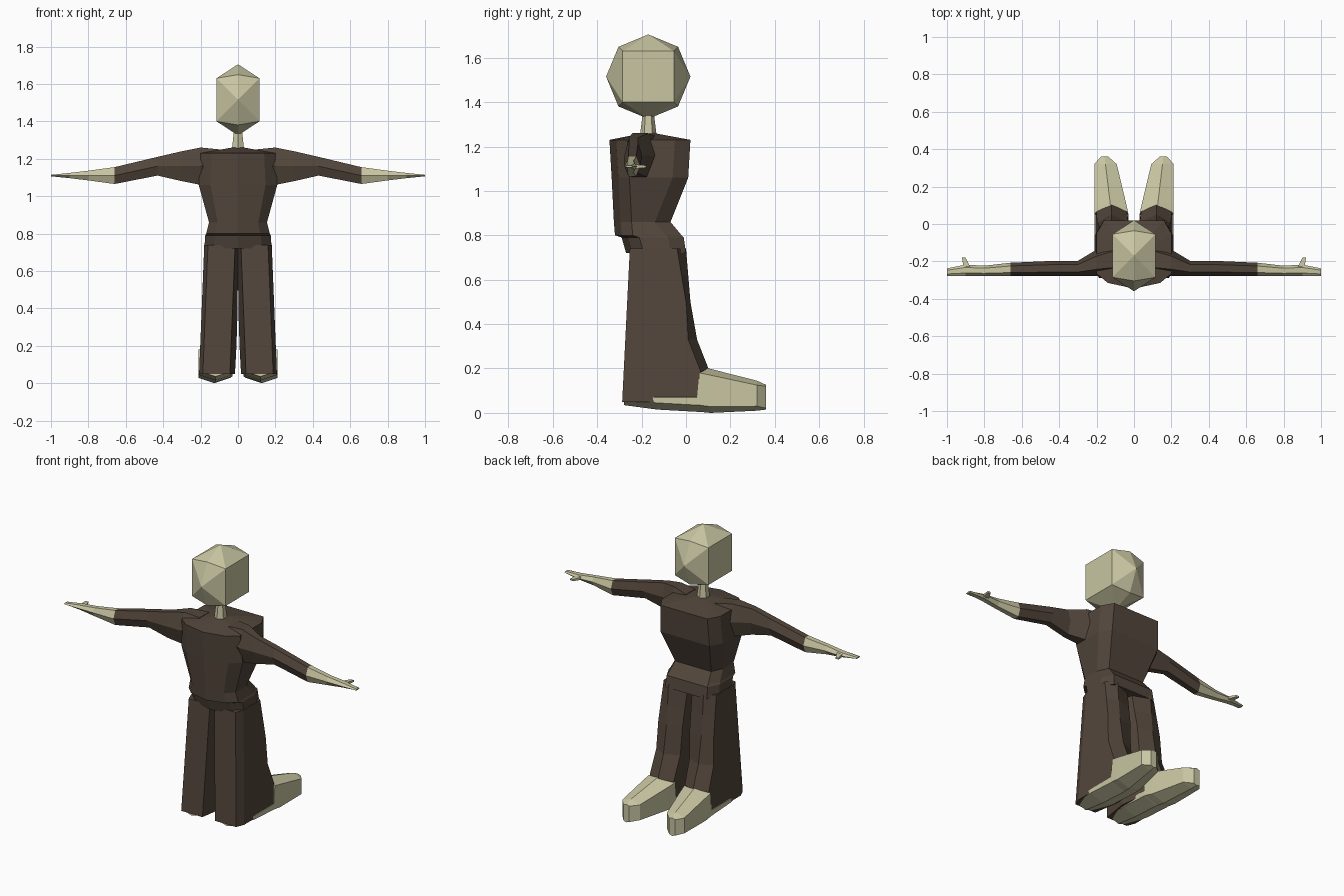
import bpy, bmesh
from math import cos, sin, pi
from mathutils import Matrix, Vector

default_cube = bpy.data.objects.get("Cube")
if default_cube:
    bpy.data.objects.remove(default_cube, do_unlink=True)


def make_material(name, red, green, blue):
    mat = bpy.data.materials.new(name)
    mat.use_nodes = True
    colour = (red, green, blue, 1)
    mat.diffuse_color = colour
    shader = mat.node_tree.nodes["Principled BSDF"]
    shader.inputs["Base Color"].default_value = colour
    return mat


cloth = make_material("dark brown cloth", 0.085, 0.061, 0.044)
skin = make_material("pale khaki", 0.58, 0.56, 0.36)


def finish(bm, name, mat, mirror=False):
    bmesh.ops.recalc_face_normals(bm, faces=bm.faces)
    mesh = bpy.data.meshes.new(name)
    bm.to_mesh(mesh)
    bm.free()
    mesh.materials.append(mat)
    obj = bpy.data.objects.new(name, mesh)
    bpy.context.collection.objects.link(obj)
    if mirror:
        obj.modifiers.new("mirror", "MIRROR")


def loft(name, rings, mat, mirror=False):
    """Skin a list of equal-length point rings and cap both ends."""
    bm = bmesh.new()
    loops = [[bm.verts.new(point) for point in ring] for ring in rings]
    for lower, upper in zip(loops, loops[1:]):
        for i in range(len(lower)):
            bm.faces.new((lower[i - 1], lower[i], upper[i], upper[i - 1]))
    bm.faces.new(loops[0])
    bm.faces.new(loops[-1])
    finish(bm, name, mat, mirror)


# Head: an octagonal middle ring hulled with a square on each side
head_centre = Vector((0, -0.17, 1.515))
radius, cheek = 0.19, 0.115
bm = bmesh.new()
for k in range(8):
    angle = k * pi / 4
    bm.verts.new(head_centre + radius * Vector((0, cos(angle), sin(angle))))
for x in (-cheek, cheek):
    for y in (-cheek, cheek):
        for z in (-cheek, cheek):
            bm.verts.new(head_centre + Vector((x, y, z)))
bmesh.ops.convex_hull(bm, input=bm.verts)
finish(bm, "head", skin)

# Neck: a tapered six-sided stub
bm = bmesh.new()
bmesh.ops.create_cone(bm, cap_ends=True, segments=6, radius1=0.04, radius2=0.025,
                      depth=0.12, matrix=Matrix.Translation((0, head_centre.y, 1.29)))
finish(bm, "neck", skin)


# Torso: symmetric rings with a slight ridge down the front
def torso_ring(z, front, side, back):
    half = [(side * 0.7, front + 0.03), (side, front + 0.08),
            (side, back - 0.07), (side * 0.8, back)]
    outline = [(0, front), *half, (0, back)]
    outline += [(-x, y) for x, y in reversed(half)]
    return [Vector((x, y, z)) for x, y in outline]


torso = [
    torso_ring(0.72, -0.27, 0.18, 0),
    torso_ring(0.79, -0.29, 0.175, -0.01),
    torso_ring(0.8, -0.32, 0.17, -0.02),
    torso_ring(0.86, -0.325, 0.155, -0.07),
    torso_ring(1.06, -0.335, 0.21, 0.01),
    torso_ring(1.23, -0.345, 0.2, 0.02),
]
collar = Vector((0, head_centre.y, 1.26))
torso.append([collar.lerp(point, 0.15) for point in torso[-1]])
torso[-1] = [Vector((p.x, p.y, collar.z)) for p in torso[-1]]
loft("torso", torso, cloth)


# Arms: hexagonal sections whose front edge lies on one straight line
def arm_ring(x, z, depth, height):
    ring = []
    for k in range(6):
        angle = k * pi / 3
        y = -0.277 + depth * (1 + cos(angle))
        ring.append((x, y, z + height * sin(angle) / sin(pi / 3)))
    return ring


wrist = arm_ring(0.66, 1.11, 0.035, 0.045)
loft("sleeves", [
    arm_ring(0.1, 1.17, 0.09, 0.08),
    arm_ring(0.2, 1.16, 0.07, 0.1),
    arm_ring(0.3, 1.16, 0.04, 0.08),
    arm_ring(0.43, 1.16, 0.04, 0.05),
    wrist,
], cloth, mirror=True)
loft("hands", [
    wrist,
    arm_ring(0.8, 1.11, 0.027, 0.026),
    arm_ring(0.9, 1.11, 0.03, 0.014),
    arm_ring(1, 1.11, 0.02, 0.004),
], skin, mirror=True)


# Thumbs: short tapered pegs
def thumb_ring(x, y, size):
    corners = ((-size, -size), (size, -size), (size, size), (-size, size))
    return [(x + dx, y, 1.11 + dz / 2) for dx, dz in corners]


loft("thumbs", [thumb_ring(0.89, -0.24, 0.02), thumb_ring(0.91, -0.18, 0.01)],
     skin, mirror=True)


# Trouser legs: flat front, ridged back, inner edge almost touching its twin
def leg_ring(z, side_back, ridge_back):
    front = -0.29 + z * 0.05
    outer = 0.21 - z * 0.04
    inner = 0.045 - z * 0.04
    seam = 0.02 * (1 - z) ** 4
    outline = ((inner, front), (outer - 0.02, front), (outer, front + 0.05),
               (outer, side_back), (0.12, ridge_back), (inner, side_back),
               (seam, -0.12))
    return [(x, y, z) for x, y in outline]


loft("trouser_legs", [
    leg_ring(0.74, -0.04, 0),
    leg_ring(0.62, -0.02, 0.01),
    leg_ring(0.5, 0, 0.02),
    leg_ring(0.33, 0.01, 0.05),
    leg_ring(0.19, 0.065, 0.105),
    leg_ring(0.05, 0.065, 0.105),
], cloth, mirror=True)


# Feet: keeled soles run the full length, uppers emerge behind the cuffs
def foot_ring(y, width, base, top):
    middle = 0.12 + max(y - 0.05, 0) * 0.12
    edge = base + width / 3
    peak = top + width / 3
    left, right = middle - width, middle + width
    outline = ((left, edge), (middle, base), (right, edge),
               (right, top), (middle, peak), (left, top))
    return [(x, y, z) for x, z in outline]


loft("feet", [
    foot_ring(-0.28, 0.07, 0.035, 0.07),
    foot_ring(-0.13, 0.09, 0.015, 0.07),
    foot_ring(0.05, 0.09, 0.005, 0.07),
    foot_ring(0.06, 0.09, 0.005, 0.18),
    foot_ring(0.11, 0.085, 0, 0.17),
    foot_ring(0.32, 0.06, 0.01, 0.125),
    foot_ring(0.36, 0.02, 0.015, 0.12),
], skin, mirror=True)
